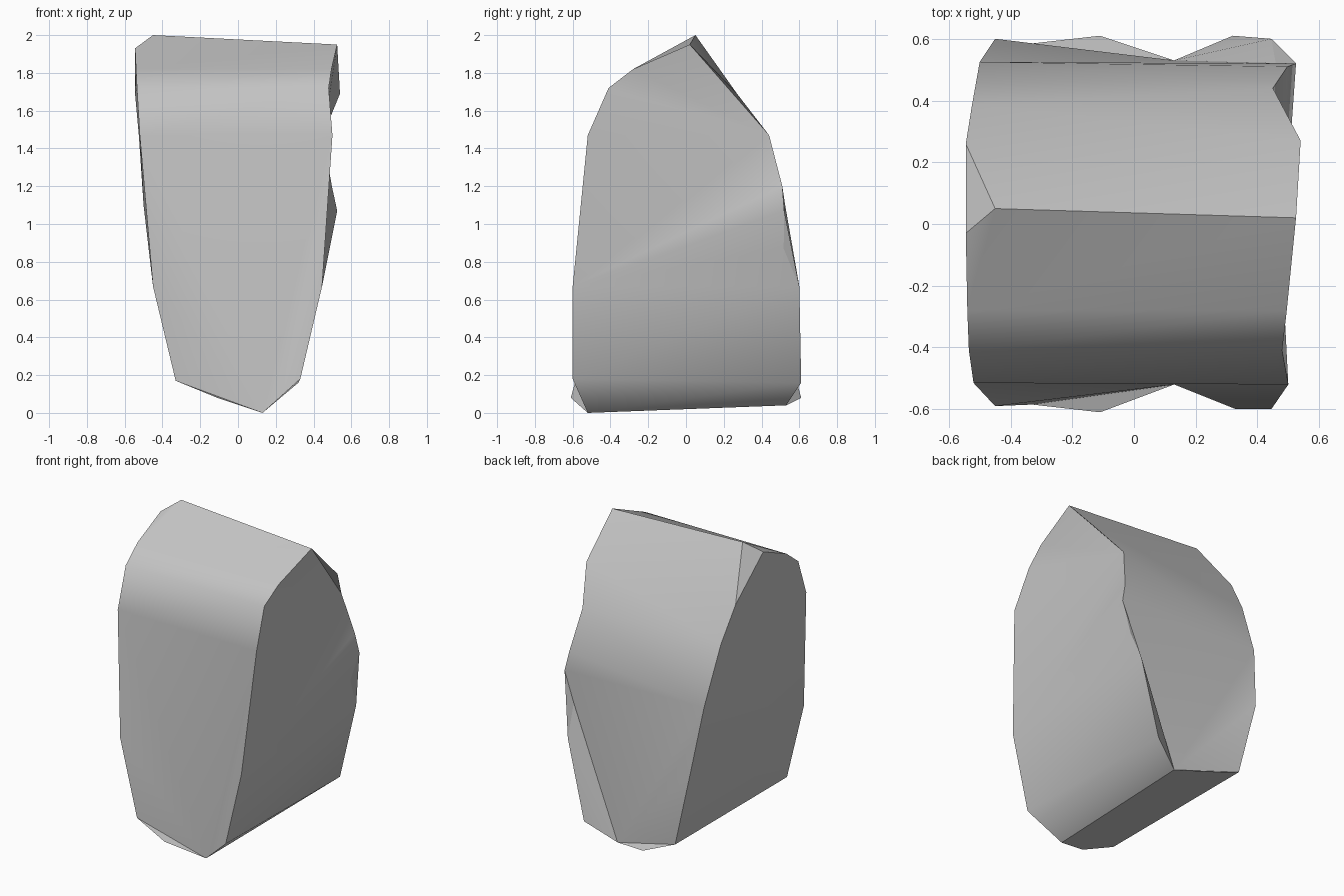
import bpy
import bmesh

cube = bpy.data.objects.get("Cube")
if cube:
    bpy.data.objects.remove(cube, do_unlink=True)

# Stone colour
stone = bpy.data.materials.new("stone_grey")
stone.use_nodes = True
grey = (0.55, 0.55, 0.55, 1)
stone.diffuse_color = grey
stone.node_tree.nodes["Principled BSDF"].inputs["Base Color"].default_value = grey

bm = bmesh.new()


def chain(top, points, bottom):
    """One corner edge of the rock, from the crest down to the keel."""
    return [top] + [bm.verts.new(p) for p in points] + [bottom]


def zip_sides(a, b, steps):
    """Fill between two corner edges, stepping down a or b in the given order."""
    i = j = 0
    for step in steps:
        new = a[i + 1] if step == "a" else b[j + 1]
        corners = [a[i], b[j], new]
        if len(set(corners)) == 3:
            bm.faces.new(corners)
        if step == "a":
            i += 1
        else:
            j += 1


def fan(hub, points):
    """Fill from one shared point out to a row of points."""
    for p, q in zip(points, points[1:]):
        bm.faces.new((hub, p, q))


# Sloping crest and keel
crest_right = bm.verts.new((-0.45, 0.05, 2.0))
crest_left = bm.verts.new((0.525, 0.02, 1.95))
keel_front = bm.verts.new((0.13, -0.52, 0.0))
keel_back = bm.verts.new((0.13, 0.53, 0.04))

# Four irregular corner edges
front_right = chain(crest_right, [
    (-0.54, -0.28, 1.82), (-0.535, -0.41, 1.72), (-0.52, -0.515, 1.47),
    (-0.45, -0.59, 0.67), (-0.33, -0.585, 0.17), (-0.11, -0.61, 0.08)],
    keel_front)
front_left = chain(crest_left, [
    (0.495, -0.28, 1.82), (0.48, -0.41, 1.72), (0.5, -0.52, 1.47),
    (0.445, -0.6, 0.67), (0.33, -0.6, 0.18)], keel_front)
back_left = chain(crest_left, [
    (0.54, 0.27, 1.69), (0.45, 0.44, 1.47), (0.497, 0.51, 1.2),
    (0.525, 0.52, 1.07), (0.46, 0.517, 0.87), (0.445, 0.6, 0.67),
    (0.32, 0.61, 0.16)], keel_back)
back_right = chain(crest_right, [
    (-0.545, 0.26, 1.69), (-0.525, 0.385, 1.47), (-0.5, 0.525, 1.1),
    (-0.45, 0.6, 0.67), (-0.33, 0.585, 0.17), (-0.11, 0.61, 0.08)],
    keel_back)

# Front and back: bands above, shallow hollows fanning up from the keel
zip_sides(front_right, front_left, "ababab")
fan(keel_front, front_right[6:2:-1] + front_left[3:6])
zip_sides(back_left, back_right, "abbabaa")
fan(keel_back, back_right[6:2:-1] + back_left[4:8])

# Left side, with a chip at the crest and a thin fin on the back corner
zip_sides(front_left, back_left[:1] + back_left[2:], "abaaabbbbabab")
bm.faces.new(back_left[:3])
bm.faces.new(back_left[4:7])

# Right side and underside, with a chipped shoulder
shoulder = bm.verts.new((-0.545, -0.03, 1.93))
zip_sides([crest_right, shoulder] + front_right[1:], back_right,
          "abaabababababab")
bm.faces.new((crest_right, shoulder, front_right[1]))

bmesh.ops.recalc_face_normals(bm, faces=bm.faces)
mesh = bpy.data.meshes.new("rock")
bm.to_mesh(mesh)
bm.free()
mesh.materials.append(stone)

# Rock, with soft bends and crisp corners
rock = bpy.data.objects.new("rock", mesh)
bpy.context.collection.objects.link(rock)
bpy.ops.object.select_all(action='DESELECT')
rock.select_set(True)
bpy.context.view_layer.objects.active = rock
bpy.ops.object.shade_smooth_by_angle(angle=0.6)
soften = rock.modifiers.new("face_weighted_shading", 'WEIGHTED_NORMAL')
soften.keep_sharp = True
